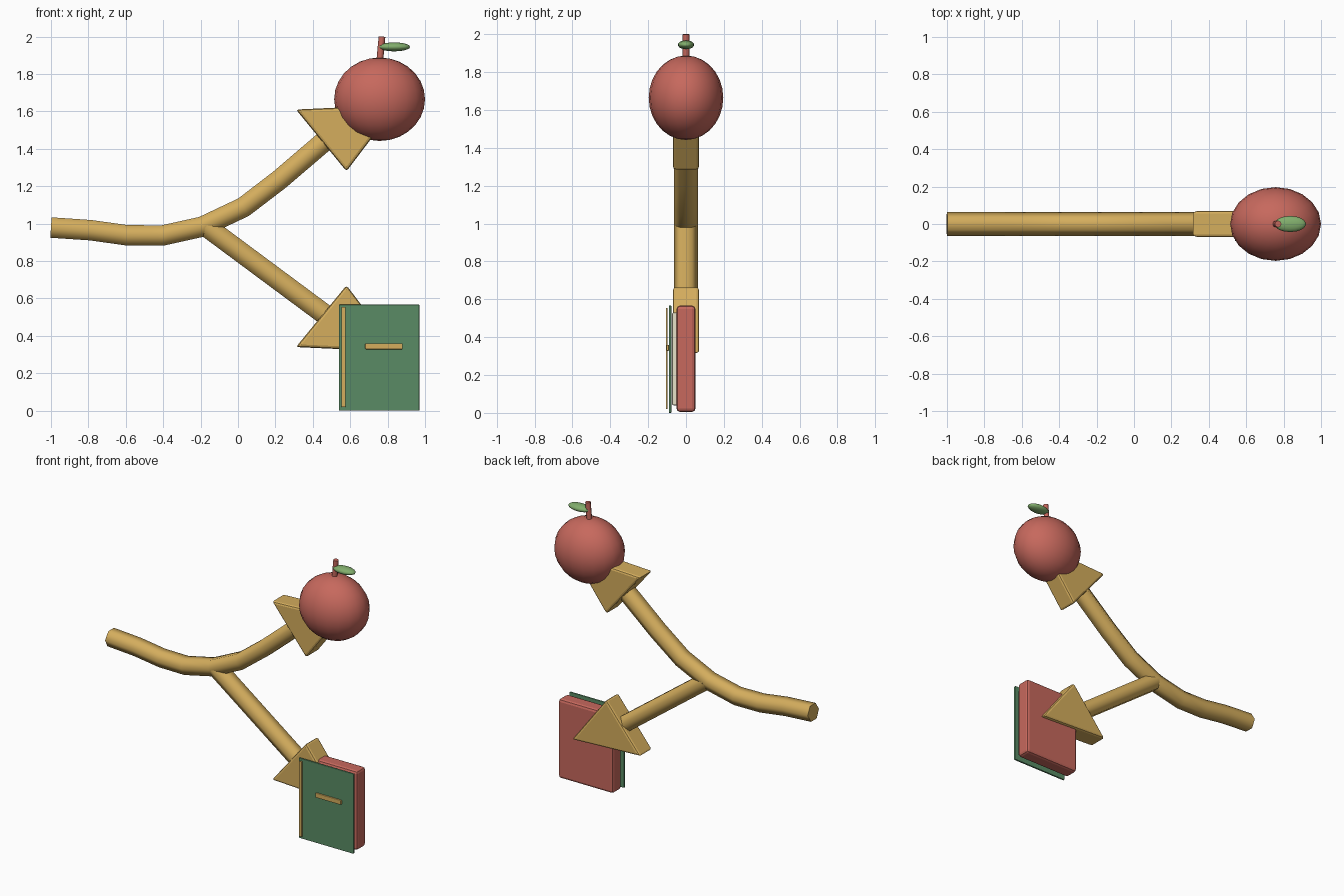
import bpy, bmesh, math
from mathutils import Vector

if "Cube" in bpy.data.objects:
    bpy.data.objects.remove(bpy.data.objects["Cube"])


def material(name, rgb):
    m = bpy.data.materials.new(name)
    m.diffuse_color = (*rgb, 1)
    m.use_nodes = True
    m.node_tree.nodes["Principled BSDF"].inputs["Base Color"].default_value = m.diffuse_color
    return m


GOLD = material("gold", (0.66, 0.42, 0.11))
RED = material("red", (0.57, 0.14, 0.11))
GREEN = material("book green", (0.10, 0.26, 0.13))
LEAF = material("leaf green", (0.22, 0.42, 0.15))
CREAM = material("cream", (0.80, 0.75, 0.58))


def finish(bm, name, mat, bevel=0.0, segments=2):
    bmesh.ops.recalc_face_normals(bm, faces=bm.faces)
    me = bpy.data.meshes.new(name)
    bm.to_mesh(me)
    bm.free()
    me.materials.append(mat)
    ob = bpy.data.objects.new(name, me)
    bpy.context.collection.objects.link(ob)
    if bevel:
        mod = ob.modifiers.new("soft edges", 'BEVEL')
        mod.width, mod.segments = bevel, segments
    return ob


def tube(name, path, radius, mat, sides=6):
    """Tube along (x, z) points, capped, smooth along its sides."""
    pts = [Vector((x, 0, z)) for x, z in path]
    bm = bmesh.new()
    rings = []
    for i, p in enumerate(pts):
        d = (pts[min(i + 1, len(pts) - 1)] - pts[max(i - 1, 0)]).normalized()
        up = Vector((-d.z, 0, d.x))
        rings.append([bm.verts.new(p + radius * (Vector((0, math.cos(a), 0)) + up * math.sin(a)))
                      for a in (2 * math.pi * k / sides for k in range(sides))])
    for r, s in zip(rings, rings[1:]):
        for k in range(sides):
            n = (k + 1) % sides
            bm.faces.new((r[k], r[n], s[n], s[k])).smooth = True
    bm.faces.new(rings[0])
    bm.faces.new(rings[-1])
    return finish(bm, name, mat)


def prism(name, outline, half, mat, bevel):
    """(x, z) outline extruded to both sides of y = 0."""
    bm = bmesh.new()
    face = bm.faces.new([bm.verts.new((x, -half, z)) for x, z in outline])
    ext = bmesh.ops.extrude_face_region(bm, geom=[face])
    verts = [v for v in ext["geom"] if isinstance(v, bmesh.types.BMVert)]
    bmesh.ops.translate(bm, verts=verts, vec=(0, 2 * half, 0))
    return finish(bm, name, mat, bevel)


def box(name, x, y, z, mat, bevel=0.0):
    bm = bmesh.new()
    bmesh.ops.create_cube(bm, size=1)
    for v in bm.verts:
        v.co = [(a + b) / 2 + c * (b - a) for c, (a, b) in zip(v.co, (x, y, z))]
    return finish(bm, name, mat, bevel)


def ellipsoid(name, centre, radii, mat, segments, rings):
    bm = bmesh.new()
    bmesh.ops.create_uvsphere(bm, u_segments=segments, v_segments=rings, radius=1)
    for v in bm.verts:
        v.co = [c + r * k for c, r, k in zip(centre, radii, v.co)]
    for f in bm.faces:
        f.smooth = True
    return finish(bm, name, mat)


# Forked path: curved upper branch and straight lower branch
tube("upper_branch", [(-1, .979), (-.79, .965), (-.596, .938), (-.406, .936), (-.19, .984),
                      (.03, 1.088), (.222, 1.235), (.47, 1.447)], 0.063, GOLD)
tube("lower_branch", [(-.17, .985), (.47, .51)], 0.063, GOLD)

# Arrowheads, mirrored about the fork height
head = [(.31, 1.61), (.58, 1.28), (.85, 1.635)]
prism("upper_arrowhead", head, 0.07, GOLD, 0.015)
prism("lower_arrowhead", [(x, 1.95 - z) for x, z in head], 0.07, GOLD, 0.015)

# Apple with stem and leaf
ellipsoid("apple", (.757, 0, 1.665), (.243, .197, .223), RED, 20, 14)
tube("apple_stem", [(.757, 1.86), (.77, 2.0)], 0.018, RED, 8)
ellipsoid("apple_leaf", (.835, 0, 1.945), (.085, .043, .024), LEAF, 16, 10)

# Book: back block, pages, front cover and gilt trim
box("book_block", (.54, .97), (-.05, .05), (.005, .567), RED, 0.018)
box("book_pages", (.57, .95), (-.074, -.04), (.04, .53), CREAM, 0.008)
box("book_cover", (.54, .97), (-.091, -.077), (0, .567), GREEN, 0.004)
box("spine_trim", (.553, .575), (-.106, -.097), (.02, .555), GOLD, 0.003)
box("title_bar", (.68, .88), (-.104, -.09), (.328, .36), GOLD, 0.004)
